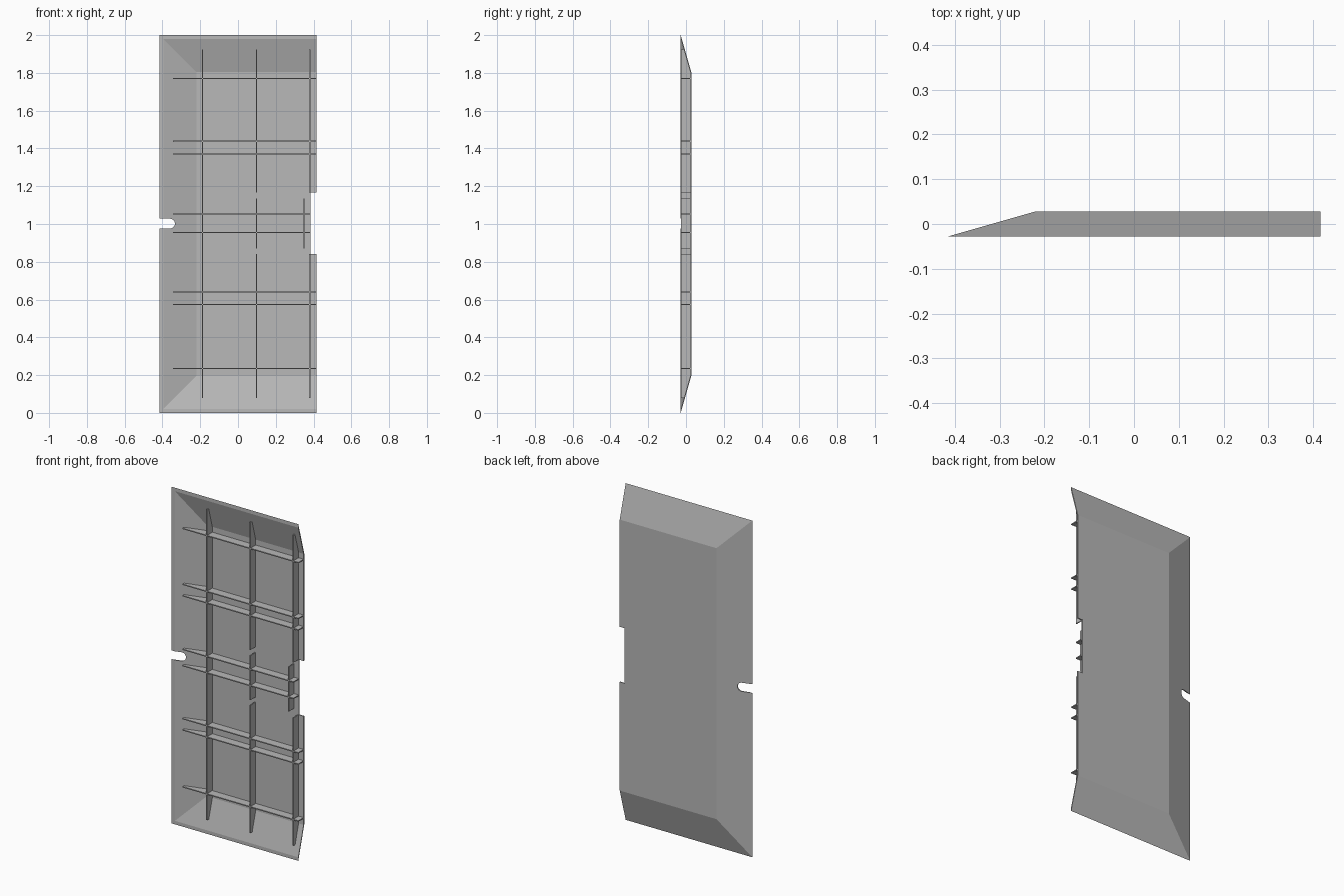
import bpy, bmesh, math
from mathutils import Vector

if "Cube" in bpy.data.objects:
    bpy.data.objects.remove(bpy.data.objects["Cube"])

grey = bpy.data.materials.new("plain_grey")
grey.use_nodes = True
colour = (0.48, 0.48, 0.48, 1)
grey.diffuse_color = colour
grey.node_tree.nodes["Principled BSDF"].inputs["Base Color"].default_value = colour

X, D = 0.416, 0.028           # half width, half depth
FLAT_X, LOW, HIGH = -0.22, 0.195, 1.805
T = 0.006                     # wall and rib thickness


def loft(name, first, second):
    """Closed solid between two matching outlines."""
    bm = bmesh.new()
    a = [bm.verts.new(p) for p in first]
    b = [bm.verts.new(p) for p in second]
    bm.faces.new(a)
    bm.faces.new(b[::-1])
    for i in range(len(a)):
        j = (i + 1) % len(a)
        bm.faces.new((a[j], a[i], b[i], b[j]))
    bmesh.ops.recalc_face_normals(bm, faces=bm.faces)
    mesh = bpy.data.meshes.new(name)
    bm.to_mesh(mesh)
    bm.free()
    mesh.materials.append(grey)
    ob = bpy.data.objects.new(name, mesh)
    bpy.context.collection.objects.link(ob)
    return ob


def rect(x0, x1, z0, z1, y):
    return [(x0, y, z0), (x1, y, z0), (x1, y, z1), (x0, y, z1)]


def cut(target, cutter):
    cutter.hide_render = True
    mod = target.modifiers.new(cutter.name, 'BOOLEAN')
    mod.operation = 'DIFFERENCE'
    mod.solver = 'EXACT'
    mod.object = cutter
    bpy.context.view_layer.objects.active = target
    bpy.ops.object.modifier_apply(modifier=mod.name)
    bpy.data.objects.remove(cutter)


# Bevelled panel, hollow on the front and open on the +x edge
panel = loft("panel_shell", rect(-X, X, 0, 2, -D), rect(FLAT_X, X, LOW, HIGH, D))
cut(panel, loft("hollow_cutter",
                rect(-X, 1, 0, 2, -D - T),
                rect(FLAT_X, 1, LOW, HIGH, D - T)))

# Rectangular notch on the +x edge
cut(panel, loft("notch_cutter", rect(0.384, 1, 0.84, 1.168, -1),
                rect(0.384, 1, 0.84, 1.168, 1)))

# Rounded slot on the -x edge
r, cx, cz = 0.026, -0.36, 1.002
outline = [(-1, cz - r), (cx, cz - r)]
outline += [(cx + r * math.sin(a), cz - r * math.cos(a))
            for a in (math.pi * i / 12 for i in range(1, 12))]
outline += [(cx, cz + r), (-1, cz + r)]
cut(panel, loft("slot_cutter", [(x, -1, z) for x, z in outline],
                [(x, 1, z) for x, z in outline]))


def wall(x, z):
    """Depth of the middle of the panel wall at a point."""
    f = min(1, (x + X) / (FLAT_X + X), z / LOW, (2 - z) / (2 - HIGH))
    return -D + 2 * D * f - T / 2


def rib(name, start, end, breaks):
    """Thin rib from the open front back to the panel wall."""
    axis = 0 if start[0] != end[0] else 1
    s, e = start[axis], end[axis]
    stops = [s] + [b for b in breaks if s < b < e] + [e]
    line = [(k, start[1]) if axis == 0 else (start[0], k) for k in stops]
    profile = [(x, wall(x, z), z) for x, z in line]
    profile += [(x, -D + 0.001, z) for x, z in (line[-1], line[0])]
    side = Vector((0, 0, T / 2)) if axis == 0 else Vector((T / 2, 0, 0))
    pts = [Vector(p) for p in profile]
    return loft(name, [p - side for p in pts], [p + side for p in pts])


# Cross ribs
for i, z in enumerate((0.235, 0.573, 0.64, 0.955, 1.052, 1.37, 1.438, 1.77)):
    end = 0.384 if 0.84 < z < 1.168 else X
    rib(f"cross_rib_{i + 1}", (-0.345, z), (end, z), [FLAT_X])

# Upright ribs, some of them broken around the notch
uprights = [(-0.187, 0.08, 1.925)]
uprights += [(x, a, b) for x in (0.098, 0.38)
             for a, b in ((0.08, 0.84), (1.168, 1.925))]
uprights += [(x, 0.87, 1.135) for x in (0.098, 0.35)]
for i, (x, a, b) in enumerate(uprights):
    rib(f"upright_rib_{i + 1}", (x, a), (x, b), [LOW, HIGH])
